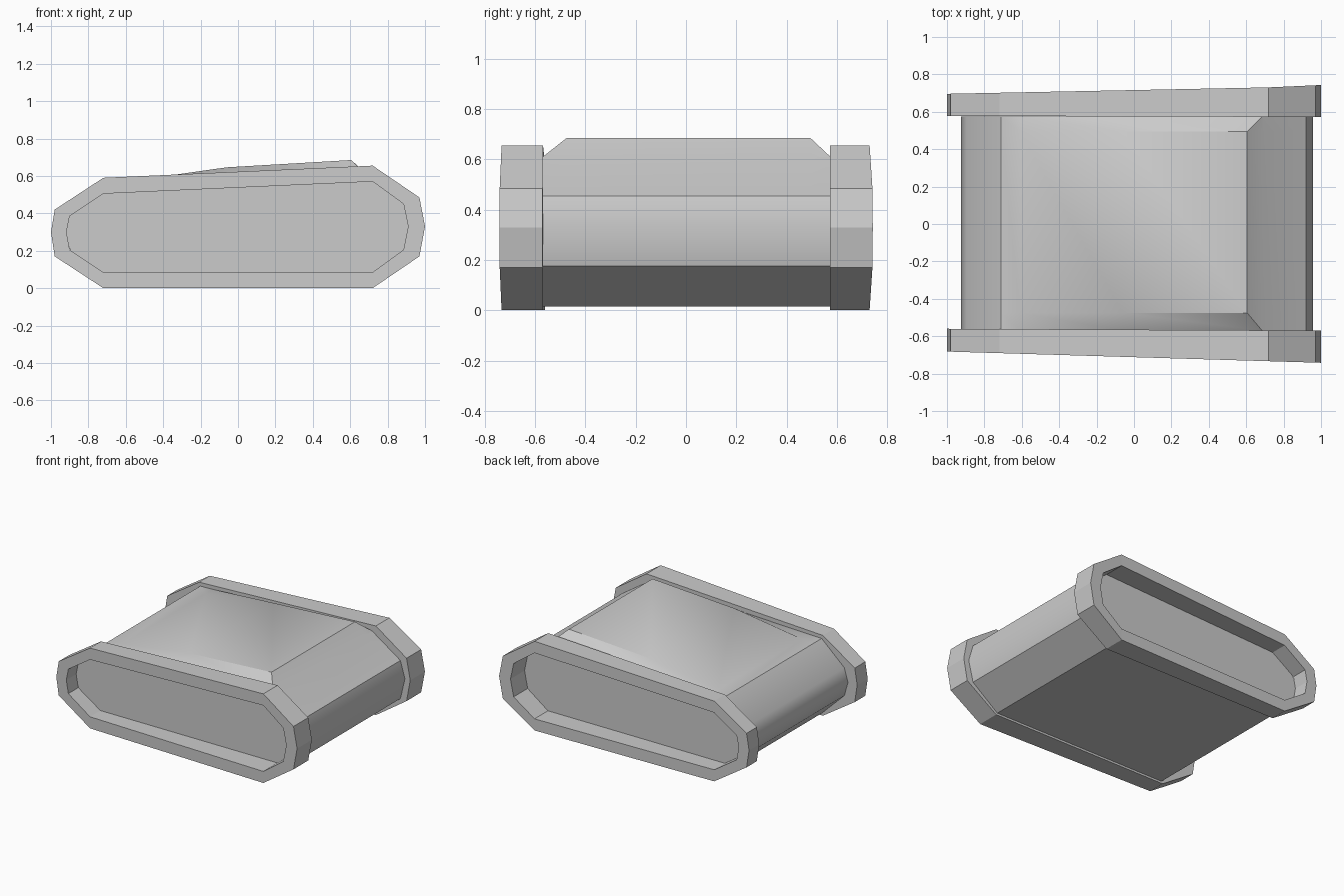
import bpy, bmesh, math

if "Cube" in bpy.data.objects:
    bpy.data.objects.remove(bpy.data.objects["Cube"])

# Side profiles as (x, z)
OUTER = [(-0.72, 0), (0.72, 0), (0.97, 0.17), (1.0, 0.33), (0.97, 0.485),
         (0.72, 0.655), (-0.72, 0.59), (-0.98, 0.42), (-1.0, 0.30), (-0.98, 0.17)]
INNER = [(-0.72, 0.085), (0.72, 0.085), (0.885, 0.205), (0.91, 0.33), (0.885, 0.45),
         (0.72, 0.57), (-0.72, 0.505), (-0.90, 0.385), (-0.917, 0.30), (-0.90, 0.205)]
HULL = [(-0.71, 0.015), (0.71, 0.015), (0.92, 0.175), (0.957, 0.33), (0.92, 0.455), (0.69, 0.61)]
HULL_REAR = [(-0.71, 0.565), (-0.895, 0.40), (-0.925, 0.30), (-0.895, 0.195)]


def loft(name, loops, closed=False, capped=False):
    """Skin a row of matching point loops."""
    bm = bmesh.new()
    rows = [[bm.verts.new(p) for p in loop] for loop in loops]
    pairs = list(zip(rows, rows[1:]))
    if closed:
        pairs.append((rows[-1], rows[0]))
    for a, b in pairs:
        for i in range(len(a)):
            j = (i + 1) % len(a)
            bm.faces.new((a[i], a[j], b[j], b[i]))
    if capped:
        bm.faces.new(rows[0])
        bm.faces.new(rows[-1])
    bmesh.ops.recalc_face_normals(bm, faces=bm.faces)
    mesh = bpy.data.meshes.new(name)
    bm.to_mesh(mesh)
    bm.free()
    obj = bpy.data.objects.new(name, mesh)
    bpy.context.collection.objects.link(obj)
    return obj


def track(name, inside, outside):
    """Hollow track loop whose faces taper along x."""
    def place(profile, y):
        return [(x, y(x), z) for x, z in profile]
    return loft(name, [place(OUTER, inside), place(OUTER, outside),
                       place(INNER, outside), place(INNER, inside)], closed=True)


# Tapered track loops on both sides
track("front_track", lambda x: -0.565 - 0.005 * x, lambda x: -0.712 - 0.03 * x)
track("back_track", lambda x: 0.575 - 0.003 * x,
      lambda x: 0.716 + 0.02 * x + 0.025 * max(0, x - 0.72))


# Central hull with raised deck
def section(y, deck):
    return [(x, y, z) for x, z in HULL + deck + HULL_REAR]


low = [(0.685, 0.61), (-0.06, 0.586), (-0.61, 0.568)]
high = [(0.605, 0.685), (-0.06, 0.646), (-0.61, 0.568)]
hull = loft("hull", [section(-0.57, low), section(-0.475, high),
                     section(0.495, high), section(0.575, low)], capped=True)

bpy.ops.object.select_all(action='DESELECT')
hull.select_set(True)
bpy.context.view_layer.objects.active = hull
bpy.ops.object.shade_smooth_by_angle(angle=math.radians(35))
